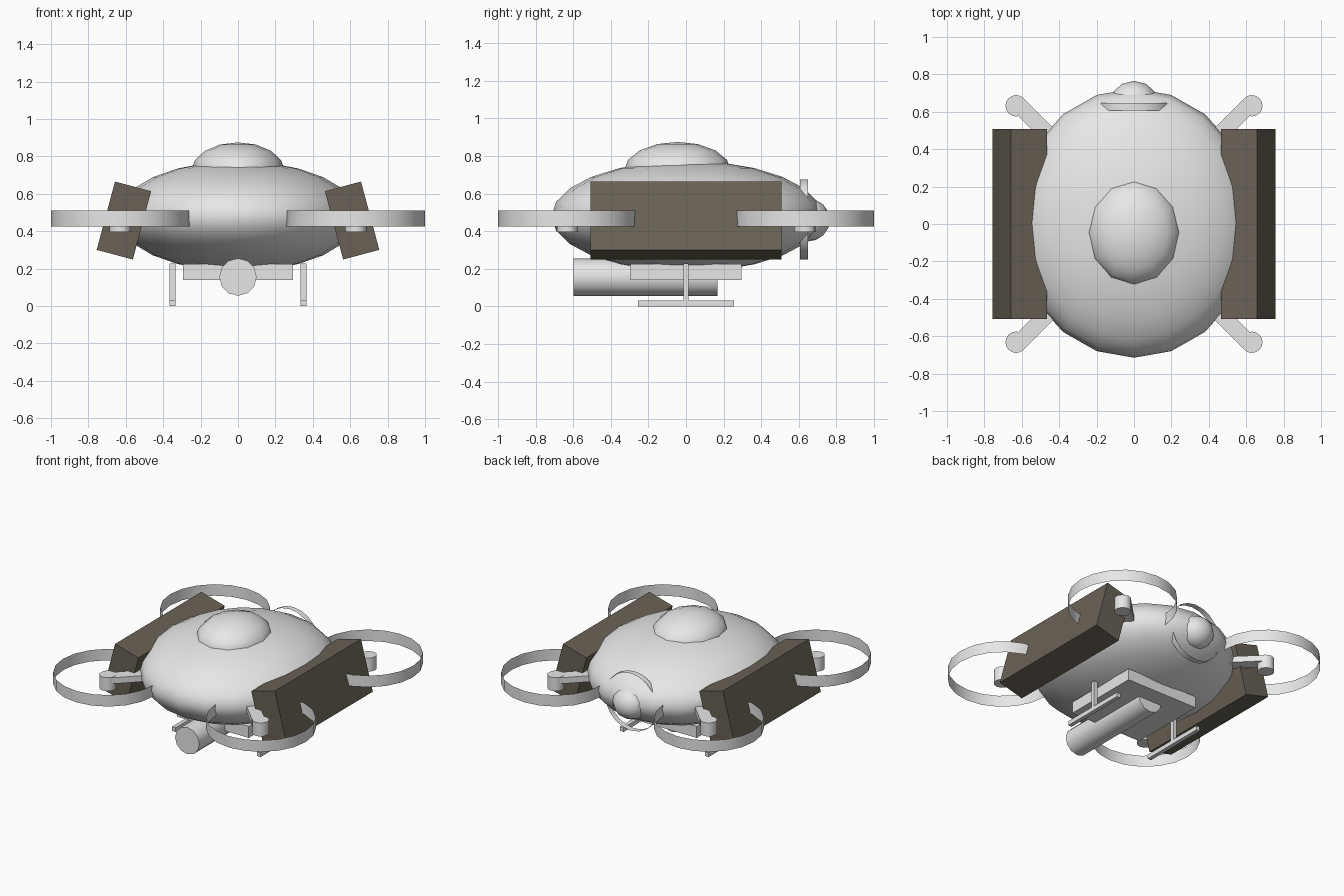
import bpy
from math import radians, pi
from mathutils import Vector

cube = bpy.data.objects.get("Cube")
if cube:
    bpy.data.objects.remove(cube, do_unlink=True)


def material(name, rgb):
    m = bpy.data.materials.new(name)
    m.use_nodes = True
    m.diffuse_color = (*rgb, 1)
    m.node_tree.nodes["Principled BSDF"].inputs["Base Color"].default_value = (*rgb, 1)
    return m


light_grey = material("light grey", (0.8, 0.8, 0.8))
dark_brown = material("dark brown", (0.14, 0.12, 0.09))


def finish(name, mat, smooth=True):
    ob = bpy.context.object
    ob.name = name
    ob.data.materials.append(mat)
    if smooth:
        bpy.ops.object.shade_smooth_by_angle(angle=radians(40))
    return ob


def box(name, loc, size, mat=light_grey, rot=(0, 0, 0)):
    bpy.ops.mesh.primitive_cube_add(size=1, location=loc, rotation=rot)
    bpy.context.object.scale = size
    return finish(name, mat, False)


def ellipsoid(name, loc, radii, segments, rings):
    bpy.ops.mesh.primitive_uv_sphere_add(segments=segments, ring_count=rings, location=loc)
    bpy.context.object.scale = radii
    return finish(name, light_grey)


def cylinder(name, loc, radius, depth, sides, rot=(0, 0, 0), cap='NGON'):
    bpy.ops.mesh.primitive_cylinder_add(vertices=sides, radius=radius, depth=depth,
                                        location=loc, rotation=rot, end_fill_type=cap)
    return finish(name, light_grey)


# Hull, top dome and rear ball
ellipsoid("hull", (0, 0.005, 0.48), (0.645, 0.72, 0.295), 20, 12)
ellipsoid("top_dome", (0, -0.045, 0.72), (0.25, 0.285, 0.155), 12, 8)
ellipsoid("rear_ball", (0, 0.645, 0.46), (0.13, 0.12, 0.115), 12, 8)

# Thin open band around the rear ball
cylinder("rear_band", (0, 0.627, 0.463), 0.213, 0.042, 20, (pi / 2, 0, 0), 'NOTHING')

# Belly plate and slung tank
box("belly_plate", (0, 0, 0.182), (0.59, 0.59, 0.085))
cylinder("belly_tank", (0, -0.215, 0.155), 0.1, 0.765, 12, (pi / 2, 0, 0))

for side, s in (("left", 1), ("right", -1)):
    # Tilted side pod
    box(side + "_pod", (s * 0.61, 0, 0.457), (0.2, 1.015, 0.378),
        dark_brown, (0, -s * radians(15), 0))
    # Landing leg and skid
    box(side + "_leg", (s * 0.35, 0, 0.128), (0.03, 0.027, 0.2))
    box(side + "_skid", (s * 0.35, 0, 0.016), (0.03, 0.51, 0.032))
    # Rotor arm, motor and open guard at each corner
    for end, e in (("front", -1), ("rear", 1)):
        name = end + "_" + side
        inner, outer = Vector((s * 0.36, e * 0.38, 0.47)), Vector((s * 0.61, e * 0.63, 0.47))
        box(name + "_arm", (inner + outer) / 2, ((outer - inner).length, 0.088, 0.045),
            rot=(0, 0, s * e * pi / 4))
        cylinder(name + "_motor", (s * 0.63, e * 0.632, 0.445), 0.057, 0.1, 16)
        cylinder(name + "_guard", (s * 0.63, e * 0.63, 0.468), 0.37, 0.085, 20, cap='NOTHING')
